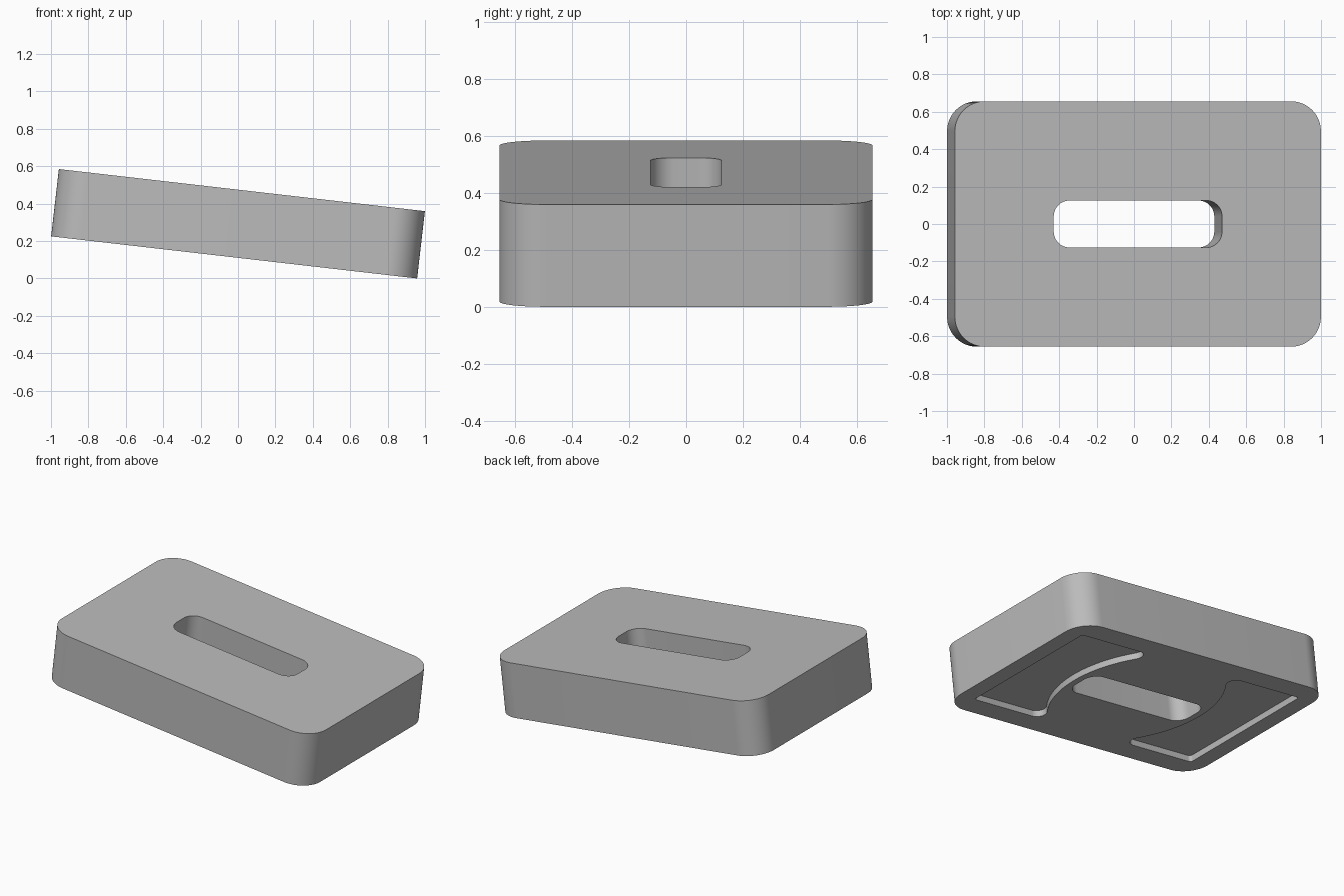
import bpy, bmesh, math
from mathutils import Vector, Matrix

cube = bpy.data.objects.get("Cube")
if cube:
    bpy.data.objects.remove(cube)

LENGTH, WIDTH, THICK = 1.97, 1.312, 0.362
TILT = math.atan2(0.225, 1.957)
POCKET_DEPTH = 0.04

grey = bpy.data.materials.new("plain_grey")
grey.use_nodes = True
grey.diffuse_color = (0.5, 0.5, 0.5, 1)
grey.node_tree.nodes["Principled BSDF"].inputs["Base Color"].default_value = (0.5, 0.5, 0.5, 1)


def arc(cx, cy, r, start, end, steps):
    """Points along a circular arc, angles in radians."""
    angles = [start + (end - start) * i / steps for i in range(steps + 1)]
    return [(cx + r * math.cos(a), cy + r * math.sin(a)) for a in angles]


def rounded_rect(length, width, r, steps=16):
    points = []
    for quarter, (sx, sy) in enumerate([(1, 1), (-1, 1), (-1, -1), (1, -1)]):
        start = quarter * math.pi / 2
        points += arc(sx * (length / 2 - r), sy * (width / 2 - r), r,
                      start, start + math.pi / 2, steps)
    return points


def pocket_outline():
    """Recess with a straight outer end, round tips and a concave inner edge."""
    outer, half, corner, tip = 0.865, 0.51, 0.02, 0.055
    bow_x, bow_r = -0.2, 0.7
    tip_y = half - tip
    tip_x = bow_x + math.sqrt((bow_r + tip) ** 2 - tip_y ** 2)
    swing = math.atan2(tip_y, tip_x - bow_x)
    upper = arc(outer - corner, half - corner, corner, 0, math.pi / 2, 6)
    upper += arc(tip_x, tip_y, tip, math.pi / 2, math.pi + swing, 16)
    upper += arc(bow_x, 0, bow_r, swing, 0, 16)[1:]
    return upper + [(x, -y) for x, y in reversed(upper[:-1])]


def prism(name, outline, bottom, top):
    bm = bmesh.new()
    face = bm.faces.new([bm.verts.new((x, y, bottom)) for x, y in outline])
    extruded = bmesh.ops.extrude_face_region(bm, geom=[face])["geom"]
    bmesh.ops.translate(bm, vec=Vector((0, 0, top - bottom)),
                        verts=[v for v in extruded if isinstance(v, bmesh.types.BMVert)])
    bmesh.ops.recalc_face_normals(bm, faces=bm.faces)
    mesh = bpy.data.meshes.new(name)
    bm.to_mesh(mesh)
    bm.free()
    mesh.materials.append(grey)
    obj = bpy.data.objects.new(name, mesh)
    bpy.context.collection.objects.link(obj)
    return obj


# Rounded block
block = prism("block", rounded_rect(LENGTH, WIDTH, 0.16), -THICK / 2, THICK / 2)

# Through slot and the two mirrored underside recesses
recess = pocket_outline()
floor = -THICK / 2 + POCKET_DEPTH
cutters = [
    prism("slot_cutter", rounded_rect(0.906, 0.251, 0.085), -THICK, THICK),
    prism("left_recess_cutter", recess, -THICK, floor),
    prism("right_recess_cutter", [(-x, -y) for x, y in recess], -THICK, floor),
]
bpy.context.view_layer.objects.active = block
for cutter in cutters:
    cutter.hide_render = True
    cut = block.modifiers.new(cutter.name, "BOOLEAN")
    cut.operation = "DIFFERENCE"
    cut.solver = "EXACT"
    cut.object = cutter
    bpy.ops.object.modifier_apply(modifier=cut.name)
    bpy.data.objects.remove(cutter)

# Smooth rounded corners, then tilt the block so its low edge rests on the floor
bpy.ops.object.select_all(action="DESELECT")
block.select_set(True)
bpy.ops.object.shade_smooth_by_angle(angle=math.radians(30))
height = LENGTH * math.sin(TILT) + THICK * math.cos(TILT)
block.data.transform(Matrix.Translation((0, 0, height / 2)) @ Matrix.Rotation(TILT, 4, "Y"))
